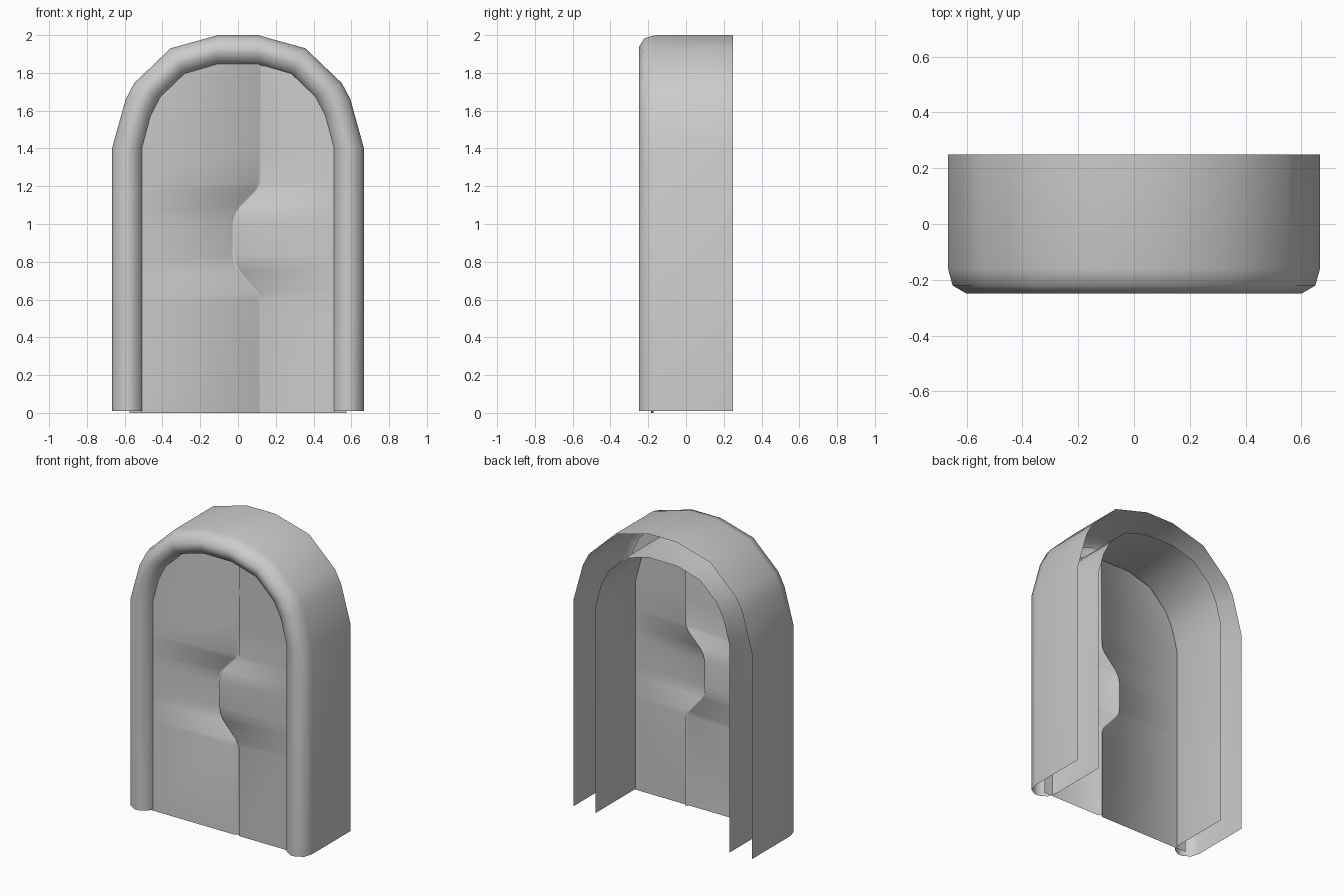
import bpy, bmesh, math

if "Cube" in bpy.data.objects:
    bpy.data.objects.remove(bpy.data.objects["Cube"])

# Right half of the arch, bottom to top: (inner x, inner z, outer x, outer z)
ARCH = [(0.50, 0.01, 0.667, 0.01), (0.50, 1.41, 0.667, 1.40),
        (0.457, 1.57, 0.595, 1.66), (0.405, 1.67, 0.55, 1.745),
        (0.28, 1.79, 0.357, 1.93), (0.11, 1.84, 0.105, 2.0)]


def grid_object(name, rows, angle):
    """Skin a grid of points into a smooth-shaded sheet."""
    bm = bmesh.new()
    vs = [[bm.verts.new(p) for p in row] for row in rows]
    for a, b in zip(vs, vs[1:]):
        for i in range(len(a) - 1):
            bm.faces.new((a[i], a[i + 1], b[i + 1], b[i]))
    bmesh.ops.recalc_face_normals(bm, faces=bm.faces)
    bm.faces.ensure_lookup_table()
    front = min(bm.faces, key=lambda f: f.calc_center_median().y)
    if front.normal.y > 0:
        bmesh.ops.reverse_faces(bm, faces=bm.faces)
    me = bpy.data.meshes.new(name)
    bm.to_mesh(me)
    bm.free()
    ob = bpy.data.objects.new(name, me)
    bpy.context.collection.objects.link(ob)
    bpy.ops.object.select_all(action='DESELECT')
    ob.select_set(True)
    bpy.context.view_layer.objects.active = ob
    bpy.ops.object.shade_smooth_by_angle(angle=math.radians(angle))
    return ob


def lerp_table(table, z):
    """Interpolate x for a height z in a list of (z, x)."""
    for (z0, x0), (z1, x1) in zip(table, table[1:]):
        if z <= z1:
            return x0 + (x1 - x0) * (z - z0) / (z1 - z0)
    return table[-1][1]


# Arched frame: rounded front, open back and bottom
# Section: (0 = inner edge, 1 = outer edge; y)
section = [(0, 0.25), (0, -0.16), (0.1, -0.22), (0.4, -0.25),
           (0.6, -0.25), (0.9, -0.22), (1, -0.16), (1, 0.25)]
path = ARCH + [(-a, b, -c, d) for a, b, c, d in reversed(ARCH)]
frame_rows = [[(ix + (ox - ix) * t, y, iz + (oz - iz) * t) for t, y in section]
              for ix, iz, ox, oz in path]
grid_object("arch_frame", frame_rows, 50)

# Door panel with a stepped groove where the two leaves meet
half_width = [(0.0, 0.575), (1.405, 0.575), (1.615, 0.525),
              (1.71, 0.478), (1.86, 0.318), (1.91, 0.18)]
seam = [(0.0, 0.12), (0.60, 0.12), (0.64, 0.105), (0.75, 0.005),
        (0.79, -0.02), (0.84, -0.025), (1.0, -0.025), (1.05, -0.015),
        (1.09, 0.01), (1.18, 0.10), (1.22, 0.12), (1.91, 0.125)]
heights = sorted({z for z, _ in half_width + seam})
Y = -0.185
groove = [(-0.016, 0), (-0.007, 0.012), (0.007, 0.012), (0.016, 0)]
panel_rows = []
for z in heights:
    w, s = lerp_table(half_width, z), lerp_table(seam, z)
    panel_rows.append([(-w, Y, z)] + [(s + dx, Y + dy, z) for dx, dy in groove]
                      + [(w, Y, z)])
grid_object("door_panel", panel_rows, 60)
